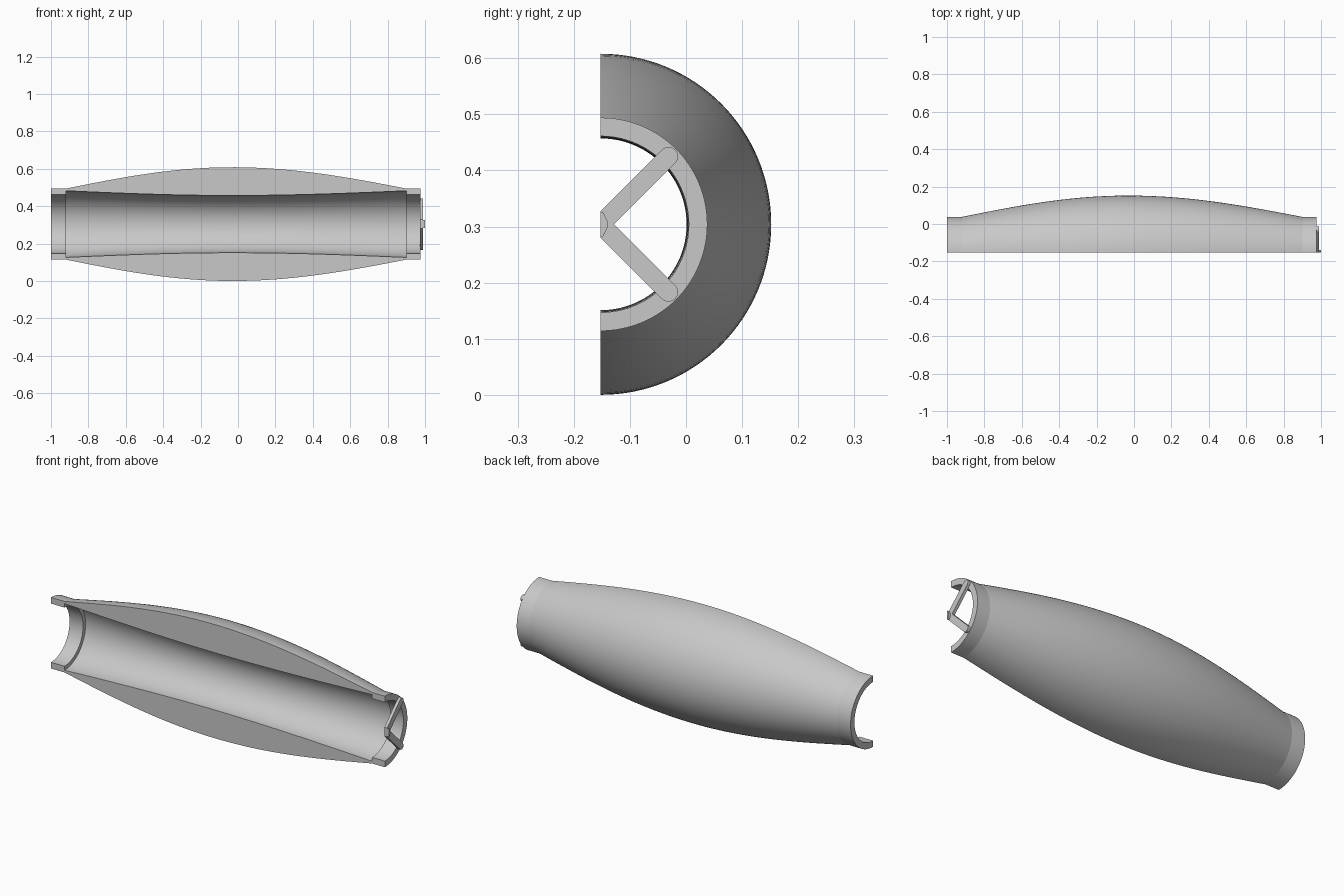
import bpy, bmesh, math
from mathutils import Vector

cube = bpy.data.objects.get("Cube")
if cube:
    bpy.data.objects.remove(cube, do_unlink=True)

AXIS_Y, AXIS_Z = -0.152, 0.304
SEGMENTS = 64

grey = bpy.data.materials.new("plain grey")
grey.use_nodes = True
colour = (0.58, 0.58, 0.58, 1)
grey.diffuse_color = colour
grey.node_tree.nodes["Principled BSDF"].inputs["Base Color"].default_value = colour


def finish(bm, name, smooth=True):
    bmesh.ops.recalc_face_normals(bm, faces=bm.faces)
    mesh = bpy.data.meshes.new(name)
    bm.to_mesh(mesh)
    bm.free()
    mesh.materials.append(grey)
    obj = bpy.data.objects.new(name, mesh)
    bpy.context.collection.objects.link(obj)
    if smooth:
        bpy.ops.object.select_all(action='DESELECT')
        obj.select_set(True)
        bpy.context.view_layer.objects.active = obj
        bpy.ops.object.shade_smooth_by_angle(angle=math.radians(25))
    return obj


def half_tube(name, stations):
    """Half revolution of (x, outer radius, inner radius) stations."""
    profile = [(x, ro) for x, ro, ri in stations]
    profile += [(x, ri) for x, ro, ri in reversed(stations)]
    count = len(profile)
    bm = bmesh.new()
    rings = []
    for s in range(SEGMENTS + 1):
        a = math.pi * s / SEGMENTS
        rings.append([bm.verts.new((x, AXIS_Y + r * math.sin(a), AXIS_Z + r * math.cos(a)))
                      for x, r in profile])
    for a, b in zip(rings, rings[1:]):
        for i in range(count):
            j = (i + 1) % count
            bm.faces.new((a[i], a[j], b[j], b[i]))
    # flat cut faces
    for ring in (rings[0], rings[-1]):
        for i in range(len(stations) - 1):
            bm.faces.new((ring[i], ring[i + 1], ring[count - 2 - i], ring[count - 1 - i]))
    return finish(bm, name)


def prism(name, outline, x0, x1):
    """Extrude a (y, z) outline along x."""
    bm = bmesh.new()
    face = bm.faces.new([bm.verts.new((x0, y, z)) for y, z in outline])
    new = bmesh.ops.extrude_face_region(bm, geom=[face])["geom"]
    bmesh.ops.translate(bm, vec=(x1 - x0, 0, 0),
                        verts=[v for v in new if isinstance(v, bmesh.types.BMVert)])
    return finish(bm, name)


# bulged body with a bore that narrows slightly in the middle
LEFT, PEAK, RIGHT = -0.92, -0.03, 0.90
body = []
for i in range(41):
    x = LEFT + (RIGHT - LEFT) * i / 40
    t = (x - LEFT) / (PEAK - LEFT) if x < PEAK else (RIGHT - x) / (RIGHT - PEAK)
    bulge = math.sin(t * math.pi / 2)
    body.append((x, 0.19 + 0.114 * bulge, 0.178 - 0.025 * bulge))
half_tube("body_shell", body)

# end collars
half_tube("right_collar", [(-1.0, 0.19, 0.157), (LEFT, 0.19, 0.157)])
half_tube("left_collar", [(RIGHT, 0.19, 0.157), (0.975, 0.19, 0.157)])

# diagonal struts with rounded tips, cut flat at the open side
HALF_W = 0.017
for side, name in ((1, "upper_strut"), (-1, "lower_strut")):
    reach = 0.171 / math.sqrt(2)
    outline = [(0, HALF_W * math.sqrt(2)), (0, -HALF_W * math.sqrt(2))]
    for k in range(13):
        a = -math.pi / 4 + math.pi * k / 12
        outline.append((reach + HALF_W * math.cos(a), reach + HALF_W * math.sin(a)))
    prism(name, [(AXIS_Y + y, AXIS_Z + side * z) for y, z in outline], 0.973, 0.989)

# small hub where the struts meet
hub = [(0, 0.022), (0.004, 0.022), (0.012, 0.006), (0.012, -0.006), (0.004, -0.022), (0, -0.022)]
prism("strut_hub", [(AXIS_Y + y, AXIS_Z + z) for y, z in hub], 0.98, 1.0)
